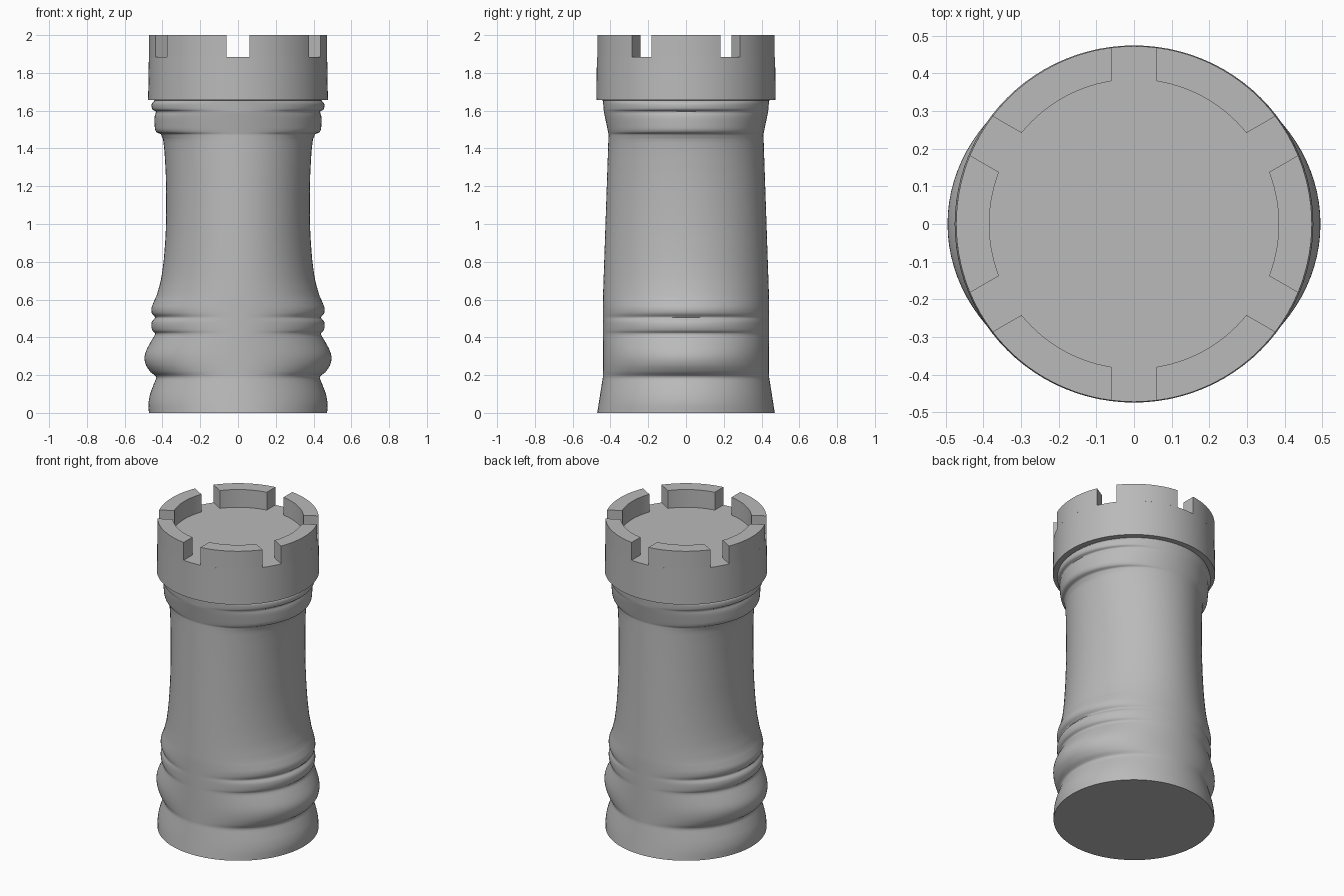
import bpy, bmesh
from math import sin, cos, asin, pi, radians

if "Cube" in bpy.data.objects:
    bpy.data.objects.remove(bpy.data.objects["Cube"])

SEG = 96
FLOOR, TOP = 1.885, 2.0

# Side-to-side profile (z, half width): each run is smooth, joins between runs are creased
RUNS = [
    [(0, .472), (.05, .474), (.1, .465), (.15, .447), (.19, .432)],
    [(.19, .432), (.215, .462), (.25, .486), (.29, .495), (.33, .486), (.38, .46), (.42, .438)],
    [(.42, .438), (.435, .453), (.46, .459), (.485, .455), (.505, .438)],
    [(.505, .438), (.525, .455), (.55, .459), (.575, .451), (.62, .431), (.7, .409), (.8, .394),
     (.95, .383), (1.1, .38), (1.25, .382), (1.38, .389), (1.45, .397), (1.475, .408)],
    [(1.475, .408), (1.485, .43), (1.5, .439), (1.52, .441), (1.57, .441), (1.595, .434)],
    [(1.595, .434), (1.605, .452), (1.62, .457), (1.64, .455), (1.655, .44)],
    [(1.656, .476), (FLOOR, .472)],
]
# Front-to-back profile (z, half depth): straight stretches
DEPTH = [(0, .47), (.19, .44), (.6, .44), (1.475, .41), (1.595, .435), (1.655, .44),
         (1.656, .474), (FLOOR, .472)]

# Dark grey stone
stone = bpy.data.materials.new("grey_stone")
stone.diffuse_color = (.49, .49, .49, 1)
stone.use_nodes = True
stone.node_tree.nodes["Principled BSDF"].inputs["Base Color"].default_value = stone.diffuse_color


def depth_at(z):
    for (z0, r0), (z1, r1) in zip(DEPTH, DEPTH[1:]):
        if z <= z1:
            return r0 + (r1 - r0) * (z - z0) / (z1 - z0)
    return DEPTH[-1][1]


def smooth_run(pts, steps=3):
    """Catmull-Rom through the points of one run."""
    if len(pts) == 2:
        return list(pts)
    out = []
    for i in range(len(pts) - 1):
        a, b, c, d = pts[max(i - 1, 0)], pts[i], pts[i + 1], pts[min(i + 2, len(pts) - 1)]
        for k in range(steps):
            t = k / steps
            r = .5 * (2 * b[1] + (c[1] - a[1]) * t + (2 * a[1] - 5 * b[1] + 4 * c[1] - d[1]) * t * t
                      + (3 * b[1] - a[1] - 3 * c[1] + d[1]) * t ** 3)
            out.append((b[0] + (c[0] - b[0]) * t, r))
    return out + [pts[-1]]


def finish(bm, name, angle):
    bmesh.ops.recalc_face_normals(bm, faces=bm.faces[:])
    me = bpy.data.meshes.new(name)
    bm.to_mesh(me)
    bm.free()
    me.materials.append(stone)
    ob = bpy.data.objects.new(name, me)
    bpy.context.collection.objects.link(ob)
    bpy.ops.object.select_all(action='DESELECT')
    ob.select_set(True)
    bpy.context.view_layer.objects.active = ob
    bpy.ops.object.shade_smooth_by_angle(angle=radians(angle))


# Tower body: loft of ellipses, closed at the base and at the battlement floor
rows = []
for run in RUNS:
    for p in smooth_run(run):
        if not rows or rows[-1] != p:
            rows.append(p)
bm = bmesh.new()
rings = []
for z, rx in rows:
    ry = depth_at(z)
    rings.append([bm.verts.new((rx * cos(2 * pi * i / SEG), ry * sin(2 * pi * i / SEG), z))
                  for i in range(SEG)])
for lo, hi in zip(rings, rings[1:]):
    for i in range(SEG):
        j = (i + 1) % SEG
        bm.faces.new((lo[i], lo[j], hi[j], hi[i]))
bm.faces.new(rings[0])
bm.faces.new(rings[-1])
finish(bm, "tower_body", 70)

# Battlements: six curved blocks with parallel-sided gaps between them
R_OUT, R_IN, HALF_GAP, STEPS = .472, .384, .06, 14
bm = bmesh.new()
for k in range(6):
    mid = k * pi / 3
    cols = []
    for s in range(STEPS + 1):
        f = 2 * s / STEPS - 1
        ao = mid + f * (pi / 6 - asin(HALF_GAP / R_OUT))
        ai = mid + f * (pi / 6 - asin(HALF_GAP / R_IN))
        cols.append([bm.verts.new((r * cos(a), r * sin(a), z)) for r, a, z in
                     ((R_OUT, ao, FLOOR), (R_OUT, ao, TOP), (R_IN, ai, TOP), (R_IN, ai, FLOOR))])
    for a, b in zip(cols, cols[1:]):
        for i in range(3):
            bm.faces.new((a[i], b[i], b[i + 1], a[i + 1]))
        bm.faces.new((a[3], b[3], b[0], a[0]))
    bm.faces.new(cols[0])
    bm.faces.new(cols[-1])
finish(bm, "battlements", 35)
